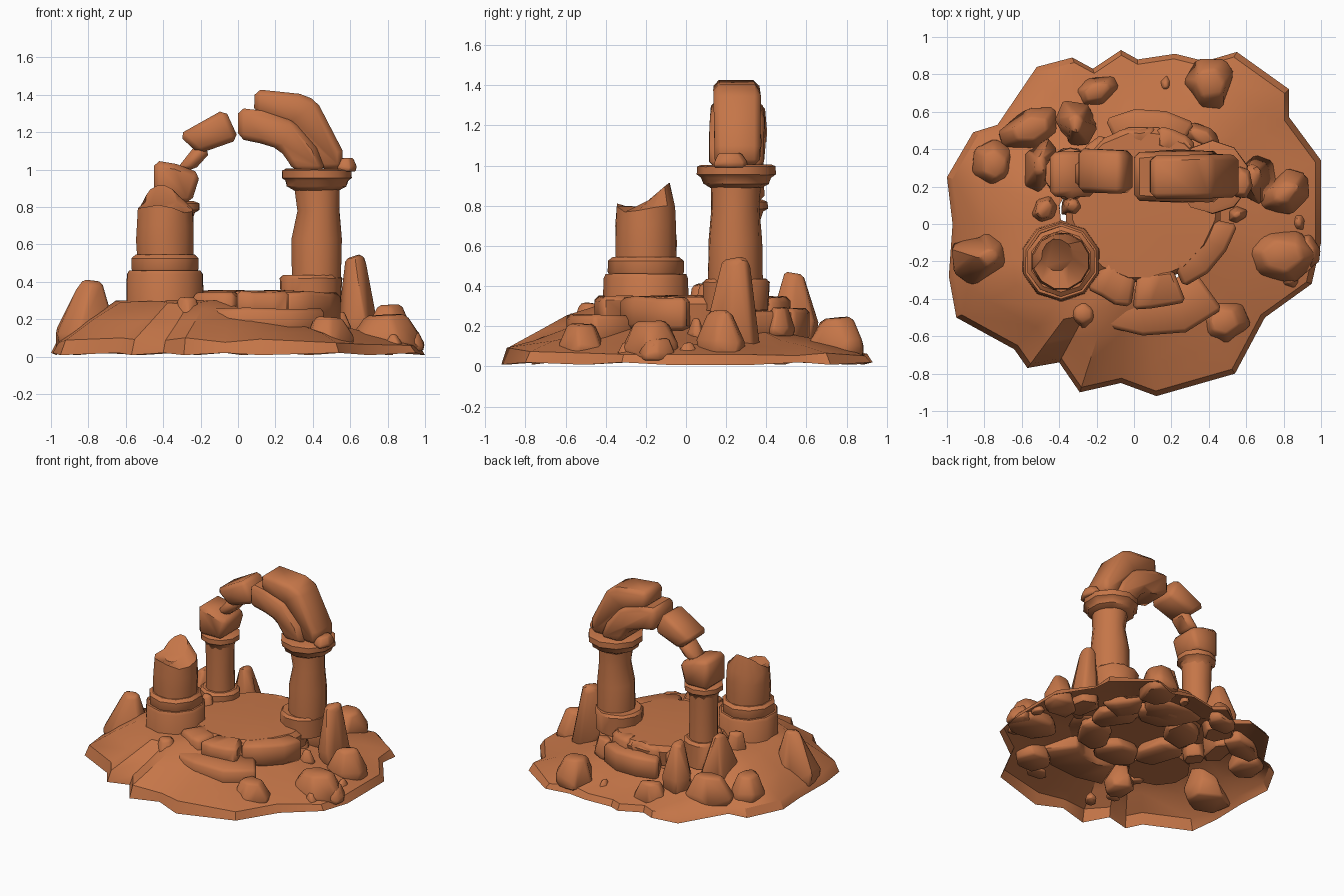
import bpy, bmesh, math, random
from mathutils import Vector

if "Cube" in bpy.data.objects:
    bpy.data.objects.remove(bpy.data.objects["Cube"])

random.seed(7)
mat = bpy.data.materials.new("terracotta stone")
mat.diffuse_color = (0.56, 0.18, 0.065, 1)
mat.use_nodes = True
mat.node_tree.nodes["Principled BSDF"].inputs["Base Color"].default_value = mat.diffuse_color


def finish(bm, name, bevel=0.0, angle=32):
    bmesh.ops.recalc_face_normals(bm, faces=bm.faces)
    if bevel:
        edges = [e for e in bm.edges if len(e.link_faces) == 2 and e.calc_face_angle(0) > 0.5]
        bmesh.ops.bevel(bm, geom=edges, offset=bevel, segments=1, affect='EDGES', clamp_overlap=True)
    me = bpy.data.meshes.new(name)
    bm.to_mesh(me)
    bm.free()
    me.materials.append(mat)
    ob = bpy.data.objects.new(name, me)
    bpy.context.collection.objects.link(ob)
    bpy.ops.object.select_all(action='DESELECT')
    ob.select_set(True)
    bpy.context.view_layer.objects.active = ob
    bpy.ops.object.shade_smooth_by_angle(angle=math.radians(angle))
    return ob


def jit(a):
    return random.uniform(-a, a)


def lathe(name, cx, cy, profile, n=12, j=0.0, bevel=0.0, top=None):
    """Turned stone; profile is (radius, z), top may reshape the last rings."""
    bm = bmesh.new()
    rings = []
    for k, (r, z) in enumerate(profile):
        ring = []
        for i in range(n):
            a = math.tau * (i + 0.5) / n
            rr = r + jit(j)
            p = Vector((cx + rr * math.cos(a), cy + rr * math.sin(a), z + jit(j * 0.5)))
            ring.append(bm.verts.new(top(k, a, p) if top else p))
        rings.append(ring)
    for lo, hi in zip(rings, rings[1:]):
        for i in range(n):
            bm.faces.new((lo[i], lo[(i + 1) % n], hi[(i + 1) % n], hi[i]))
    bm.faces.new(rings[0])
    bm.faces.new(rings[-1])
    return finish(bm, name, bevel, 40)


def rock(name, x, y, rx, ry, z0, z1, taper=0.6, rot=0.0, lean=(0, 0)):
    """Boulder: convex hull of three uneven rings, edges chamfered."""
    bm = bmesh.new()
    h = z1 - z0
    cr, sr = math.cos(rot), math.sin(rot)
    o = random.random()
    for f, s in ((0, 0.95), (0.3, 1.04), (1, taper)):
        for i in range(6):
            a = math.tau * (i + o + jit(0.22)) / 6
            u, v = rx * s * math.cos(a) * (1 + jit(.07)), ry * s * math.sin(a) * (1 + jit(.07))
            bm.verts.new((x + u * cr - v * sr + lean[0] * f, y + u * sr + v * cr + lean[1] * f,
                          z0 + h * f + (jit(0.1) * h if 0 < f < 1 else -f * random.random() * 0.12 * h)))
    res = bmesh.ops.convex_hull(bm, input=bm.verts)
    bmesh.ops.delete(bm, geom=list({g for g in res["geom_interior"] if isinstance(g, bmesh.types.BMVert)}),
                     context='VERTS')
    bmesh.ops.dissolve_limit(bm, angle_limit=0.35, verts=bm.verts, edges=bm.edges)
    return finish(bm, name, min(rx, ry) * 0.13, 40)


def arc_block(name, r0, r1, a0, a1, z0, z1, c=(0.07, 0.1), seg=3):
    """Curved step block around the platform centre."""
    bm = bmesh.new()
    secs = []
    for i in range(seg + 1):
        a = math.radians(a0 + (a1 - a0) * i / seg)
        d = jit(0.015)
        secs.append([bm.verts.new((c[0] + (r + d) * math.cos(a), c[1] + (r + d) * math.sin(a), z + jit(0.008)))
                     for r, z in ((r0, z0), (r1, z0), (r1, z1), (r0, z1))])
    for s, t in zip(secs, secs[1:]):
        for k in range(4):
            bm.faces.new((s[k], s[(k + 1) % 4], t[(k + 1) % 4], t[k]))
    bm.faces.new(secs[0])
    bm.faces.new(secs[-1])
    return finish(bm, name, 0.022, 46)


def arch_stone(name, pts, y0, y1, bevel=0.03):
    """Arch stone: front outline (x, z) extruded through the wall depth."""
    bm = bmesh.new()
    f = [bm.verts.new((x, y0 + jit(.008), z)) for x, z in pts]
    b = [bm.verts.new((x, y1 + jit(.008), z)) for x, z in pts]
    bm.faces.new(f)
    bm.faces.new(b)
    n = len(pts)
    for i in range(n):
        bm.faces.new((f[i], f[(i + 1) % n], b[(i + 1) % n], b[i]))
    return finish(bm, name, bevel, 48)


# ground: open mound shell with a ragged rim
rim = [(1, .34), (.83, .57), (.83, .72), (.55, .92), (.38, .87), (.22, .91), (.02, .88), (-.07, .93),
       (-.22, .83), (-.33, .89), (-.52, .84), (-.73, .53), (-.86, .49), (-1, .25), (-.97, 0), (-.99, -.28),
       (-.95, -.5), (-.64, -.67), (-.57, -.77), (-.4, -.74), (-.29, -.9), (-.07, -.85), (.12, -.92),
       (.54, -.8), (.7, -.5), (.95, -.32), (1, -.1)]
bm = bmesh.new()
rings = []
for s in (1, 0.97, 0.82, 0.66, 0.5, 0.4):
    ring = []
    for i, (x, y) in enumerate(rim):
        a = math.atan2(y, x)
        left = max(0, -math.cos(a - 0.45)) ** 1.5
        z = 0.008 + 0.012 * (i % 2)
        if s < 1:
            z = min(0.3, 0.055 + 0.02 * max(0, -math.sin(a)) + (1 - s) * (0.25 + 0.45 * left) + jit(0.012))
        ring.append(bm.verts.new((x * s, y * s, z)))
    rings.append(ring)
n = len(rim)
for o, q in zip(rings, rings[1:]):
    for i in range(n):
        bm.faces.new((o[i], o[(i + 1) % n], q[(i + 1) % n], q[i]))
finish(bm, "ground_mound", 0, 35)

# platform floor and its rings of step blocks
lathe("platform_floor", 0.05, 0.1, [(.40, .2), (.42, .31), (.39, .345), (.2, .355)], 16, 0.006)
for i, (a0, a1, r0, r1, z0, z1) in enumerate([
        (-126, -99, .34, .55, .18, .345), (-98, -68, .36, .55, .2, .35), (-66, -12, .25, .49, .18, .345),
        (50, 82, .3, .42, .18, .345), (84, 118, .3, .42, .18, .34), (122, 160, .34, .46, .18, .33)]):
    arc_block(f"upper_step_{i + 1}", r0, r1, a0, a1, z0, z1)
for i, (a0, a1, r0, r1, z0, z1) in enumerate([
        (-111, -54, .42, .70, .1, .255), (60, 116, .3, .52, .12, .285), (22, 56, .3, .5, .12, .275)]):
    arc_block(f"lower_step_{i + 1}", r0, r1, a0, a1, z0, z1)

# buried footing stones under the platform
for i, a in enumerate(range(0, 360, 60)):
    t = math.radians(a + 20)
    rock(f"footing_{i + 1}", .05 + .3 * math.cos(t), .1 + .3 * math.sin(t), .19, .13, .12, .27, .7, t + 1.57)

# right column of the arch
lathe("right_column_base", .39, .25, [(.165, .28), (.17, .42), (.155, .435)], 12, .004)
lathe("right_column_shaft", .42, .245, [(.135, .4), (.135, .63), (.122, .78), (.125, .93)], 14, .004,
      top=lambda k, a, p: p + Vector((.02 if k == 2 and math.cos(a) < -.3 else 0, 0, 0)))
lathe("right_column_capital", .42, .25, [(.13, .89), (.165, .91), (.175, .94), (.195, .955), (.195, .995),
                                         (.17, 1.005)], 10, .004)
# left column of the arch
lathe("left_column_base", -.34, .27, [(.14, .22), (.14, .39), (.12, .41)], 12, .004)
lathe("left_column_shaft", -.34, .27, [(.105, .38), (.1, .6), (.105, .76)], 12, .003)
lathe("left_column_capital", -.34, .27, [(.1, .73), (.115, .77), (.138, .785), (.138, .82), (.11, .83)], 10, .003)

# arch stones
arch_stone("left_springer", [(-.45, .82), (-.25, .82), (-.2, .98), (-.33, 1.03), (-.45, 1.05)], .15, .39)
arch_stone("left_small_voussoir", [(-.33, 1.0), (-.24, .99), (-.14, 1.1), (-.22, 1.14)], .19, .35)
arch_stone("left_top_voussoir", [(-.32, 1.185), (-.21, 1.085), (.005, 1.16), (-.07, 1.325)], .165, .40)
arch_stone("inner_arch", [(0, 1.165), (.12, 1.14), (.22, 1.11), (.27, 1.04), (.3, .99), (.47, .99),
                          (.42, 1.12), (.3, 1.26), (.13, 1.315), (0, 1.33)], .12, .385)
arch_stone("outer_arch", [(.085, 1.3), (.28, 1.24), (.4, 1.1), (.44, 1.0), (.56, 1.0), (.56, 1.1),
                          (.42, 1.37), (.33, 1.405), (.09, 1.43)], .14, .37)
rock("capital_chip", .575, .22, .06, .09, .99, 1.065, .7)


# front broken column
def snapped(k, a, p):
    if k == 3:
        p.z += .03 * math.sin(a) * math.cos(a) + (.02 if math.sin(a) < -.8 else 0)
    if k == 4:
        p += Vector((-.02, .035, .07 * math.sin(a)))
    return p


lathe("front_column_base", -.39, -.2, [(.22, .16), (.212, .44), (.2, .46)], 10, .003)
lathe("front_column_ring", -.39, -.2, [(.18, .45), (.188, .47), (.188, .525), (.165, .545)], 10, .002)
lathe("front_column_shaft", -.39, -.2, [(.155, .53), (.158, .62), (.155, .7), (.15, .785), (.085, .845)],
      12, .003, top=snapped)

# boulders around the mound: x, y, rx, ry, z0, z1, taper, rotation
boulders = [
    (.41, .75, .14, .155, .03, .26, .6, 0), (-.2, .71, .13, .085, .03, .2, .6, .4),
    (-.55, .51, .18, .11, .05, .27, .6, .35), (-.31, .54, .11, .13, .08, .48, .4, .3),
    (-.75, .32, .125, .13, .05, .26, .6, .5), (-.5, .31, .095, .15, .1, .5, .4, -.2),
    (-.48, .08, .08, .09, .15, .42, .6, 0), (-.33, .1, .075, .065, .2, .42, .5, .6),
    (-.83, -.18, .17, .15, .04, .43, .35, .1), (.67, .25, .115, .14, .06, .56, .5, 0),
    (.81, .17, .15, .12, .04, .285, .5, .7), (.79, -.17, .2, .15, .03, .235, .6, -.1),
    (.48, -.52, .14, .125, .03, .22, .6, .3), (-.27, -.48, .1, .11, .06, .32, .5, .2),
    (.36, .47, .11, .06, .15, .3, .6, -.4), (.93, -.14, .06, .1, .03, .14, .6, .3)]
for i, (x, y, rx, ry, z0, z1, t, r) in enumerate(boulders):
    lean = (.05, 0) if i == 8 else (-.04, 0) if i == 9 else (0, 0)
    rock(f"boulder_{i + 1}", x, y, rx, ry, z0, z1, t, r, lean)

# small scattered pebbles
for i, (x, y, r, z0, z1) in enumerate([
        (-.33, -.62, .055, .09, .15), (-.22, -.73, .06, .07, .14), (.88, .01, .055, .05, .12),
        (.83, -.3, .055, .05, .12), (.55, .05, .06, .13, .24), (.17, .745, .045, .06, .13),
        (-.37, -.42, .06, .15, .24), (.33, -.66, .09, .06, .11)]):
    rock(f"pebble_{i + 1}", x, y, r, r * .7, z0, z1, .4, i * .9)
